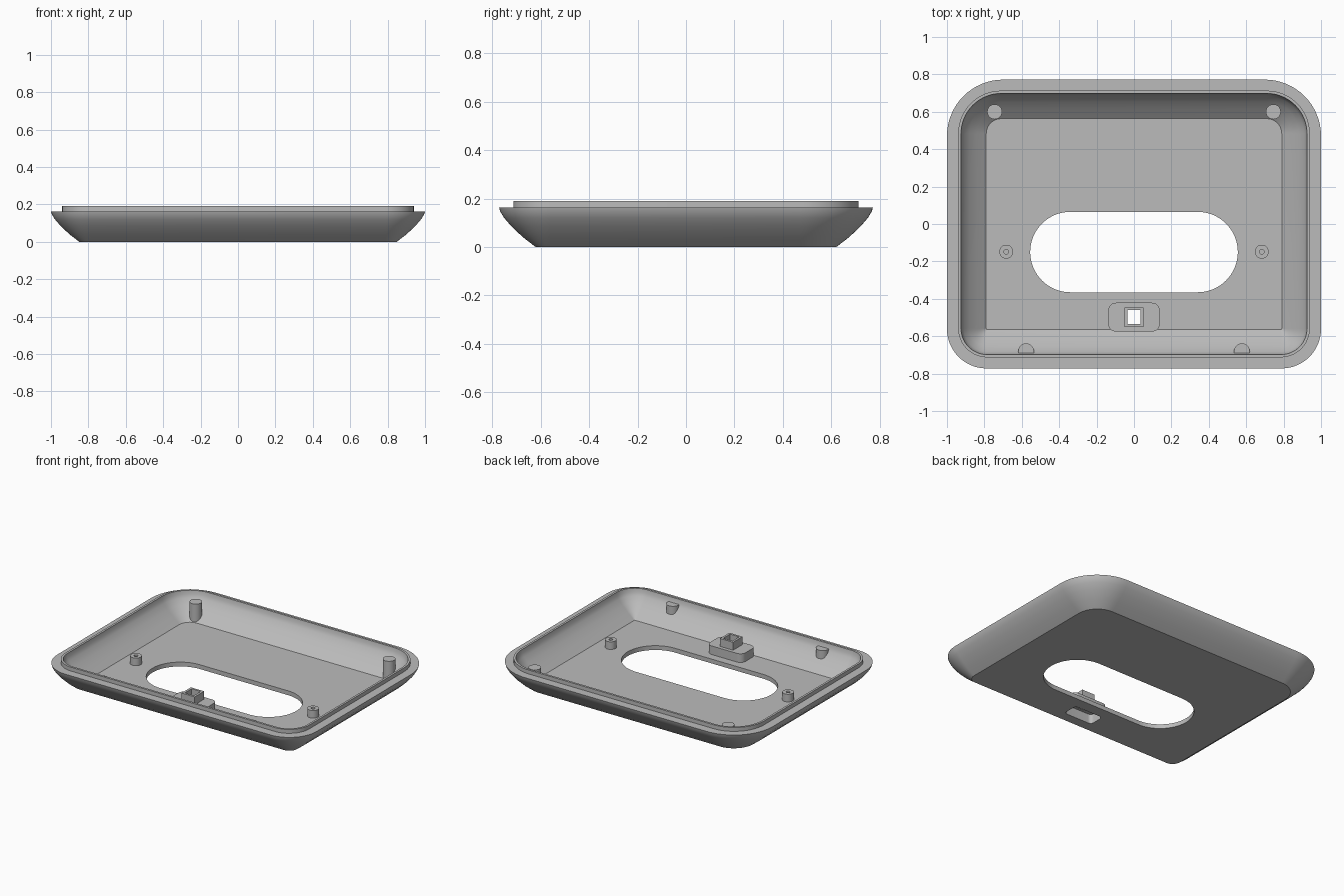
import bpy, bmesh, math

if "Cube" in bpy.data.objects:
    bpy.data.objects.remove(bpy.data.objects["Cube"])

grey = bpy.data.materials.new("matte_grey")
grey.use_nodes = True
colour = (0.5, 0.5, 0.5, 1)
grey.diffuse_color = colour
grey.node_tree.nodes["Principled BSDF"].inputs["Base Color"].default_value = colour


def outline(hx, hy, r_front, r_back, z, cx=0, cy=0, steps=16):
    """Rounded rectangle with separate front and back corner radii."""
    corners = [(1, 1, r_back, 0), (-1, 1, r_back, 90),
               (-1, -1, r_front, 180), (1, -1, r_front, 270)]
    pts = []
    for sx, sy, r, start in corners:
        for i in range(steps + 1):
            a = math.radians(start + 90 * i / steps)
            pts.append((cx + sx * (hx - r) + r * math.cos(a),
                        cy + sy * (hy - r) + r * math.sin(a), z))
    return pts


def loft(name, rings):
    """Skin a stack of matching rings and cap both ends."""
    bm = bmesh.new()
    loops = [[bm.verts.new(p) for p in ring] for ring in rings]
    n = len(loops[0])
    for a, b in zip(loops, loops[1:]):
        for i in range(n):
            j = (i + 1) % n
            bm.faces.new((a[i], a[j], b[j], b[i]))
    bm.faces.new(loops[0][::-1])
    bm.faces.new(loops[-1])
    bmesh.ops.remove_doubles(bm, verts=bm.verts, dist=0.0001)
    bmesh.ops.recalc_face_normals(bm, faces=bm.faces)
    mesh = bpy.data.meshes.new(name)
    bm.to_mesh(mesh)
    bm.free()
    mesh.materials.append(grey)
    obj = bpy.data.objects.new(name, mesh)
    bpy.context.collection.objects.link(obj)
    return obj


def block(name, hx, hy, r, z0, z1, cx=0, cy=0, steps=10):
    return loft(name, [outline(hx, hy, r, r, z, cx, cy, steps) for z in (z0, z1)])


def activate(obj):
    bpy.ops.object.select_all(action='DESELECT')
    obj.select_set(True)
    bpy.context.view_layer.objects.active = obj


def cut(obj, cutters):
    activate(obj)
    for c in cutters:
        mod = obj.modifiers.new("opening", 'BOOLEAN')
        mod.operation = 'DIFFERENCE'
        mod.solver = 'EXACT'
        mod.object = c
        bpy.ops.object.modifier_apply(modifier=mod.name)


# Tray shell: flared outside, flat rim, raised lip, hollow inside
outer = [(0, 0), (0.052, 0.04), (0.1, 0.085), (0.13, 0.12),
         (0.146, 0.146), (0.151, 0.163)]
inner = [(0.135, 0.19), (0.131, 0.165), (0.12, 0.143),
         (0.09, 0.108), (0.05, 0.071), (0, 0.03)]
rings = [outline(0.849 + d, 0.621 + d, 0.06 + d, 0.15 + d, z) for d, z in outer]
rings += [outline(0.94, 0.713, 0.155, 0.23, z) for z in (0.163, 0.19)]
rings += [outline(0.79 + d, 0.563 + d, 0.004 + d, 0.08 + d, z) for d, z in inner]
tray = loft("tray_shell", rings)

# Raised connector housing and its square socket
CY = -0.498
housing = block("connector_housing", 0.137, 0.077, 0.04, 0.028, 0.09, 0, CY)
socket = block("connector_socket", 0.051, 0.052, 0.001, 0.085, 0.145, 0, CY, 1)

# Openings
slot = block("slot_cutter", 0.555, 0.215, 0.2149, -0.1, 0.1, 0, -0.15, 24)
recess = block("recess_cutter", 0.11, 0.055, 0.025, -0.1, 0.065, 0, CY)
hole = block("socket_cutter", 0.035, 0.037, 0.001, -0.1, 0.3, 0, CY, 1)
cut(tray, [slot, recess])
cut(housing, [recess, hole])
cut(socket, [hole])
parts = [tray, housing, socket]

for side, sx in (("left", 1), ("right", -1)):
    # Screw bosses beside the slot, with a pilot hole
    x, y = sx * 0.683, -0.148
    boss = loft(side + "_screw_boss",
                [outline(r, r, r * 0.999, r * 0.999, z, x, y, 8) for r, z in
                 ((0.037, 0.028), (0.037, 0.083), (0.013, 0.083), (0.013, 0.035))])
    # Support posts set into the back corners and the front wall
    back = block(side + "_back_post", 0.04, 0.04, 0.0399, 0.029, 0.158, sx * 0.745, 0.6)
    front = block(side + "_front_post", 0.042, 0.042, 0.0419, 0.1, 0.158, sx * 0.577, -0.68)
    parts += [boss, back, front]

for c in (slot, recess, hole):
    bpy.data.objects.remove(c)

for obj in parts:
    activate(obj)
    bpy.ops.object.shade_smooth_by_angle(angle=math.radians(32))
